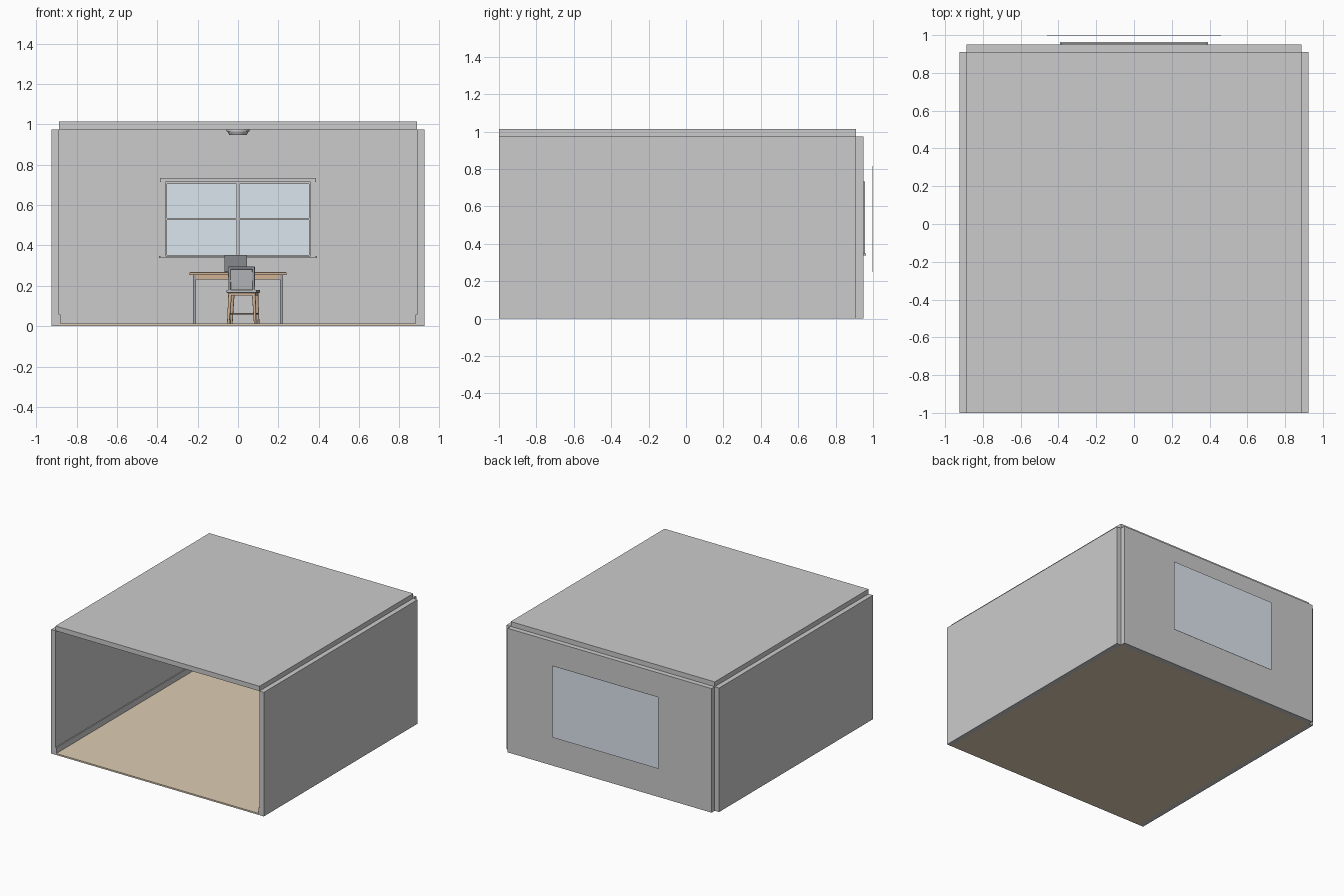
import bpy, bmesh, math
from mathutils import Matrix, Vector

if "Cube" in bpy.data.objects:
    bpy.data.objects.remove(bpy.data.objects["Cube"])


def material(name, rgb):
    m = bpy.data.materials.new(name)
    m.diffuse_color = (*rgb, 1)
    m.use_nodes = True
    m.node_tree.nodes["Principled BSDF"].inputs["Base Color"].default_value = m.diffuse_color
    return m


WOOD_FLOOR = material("floor_wood", (0.72, 0.61, 0.46))
WOOD = material("furniture_wood", (0.62, 0.44, 0.3))
METAL = material("dark_metal", (0.36, 0.37, 0.41))
DARK = material("dark_plastic", (0.2, 0.21, 0.22))
SKY = material("sky_blue", (0.72, 0.79, 0.86))
FABRIC = material("seat_fabric", (0.5, 0.51, 0.52))


def finish(name, bm, mat=None, xf=None, bevel=0):
    if xf is not None:
        bmesh.ops.transform(bm, matrix=xf, verts=bm.verts)
    bmesh.ops.recalc_face_normals(bm, faces=bm.faces)
    me = bpy.data.meshes.new(name)
    bm.to_mesh(me)
    bm.free()
    ob = bpy.data.objects.new(name, me)
    bpy.context.collection.objects.link(ob)
    if mat:
        me.materials.append(mat)
    if bevel:
        b = ob.modifiers.new("bevel", "BEVEL")
        b.width, b.segments = bevel, 2
    return ob


def box(name, x, y, z, mat=None, xf=None, bevel=0):
    bm = bmesh.new()
    size = Vector((x[1] - x[0], y[1] - y[0], z[1] - z[0], 0))
    mid = Vector((sum(x) / 2, sum(y) / 2, sum(z) / 2))
    m = Matrix.Translation(mid) @ Matrix.Diagonal((size[0], size[1], size[2], 1))
    bmesh.ops.create_cube(bm, size=1, matrix=m)
    return finish(name, bm, mat, xf, bevel)


def rod(name, a, b, ra, rb, mat, xf=None, sides=12):
    a, b = Vector(a), Vector(b)
    bm = bmesh.new()
    m = Matrix.Translation((a + b) / 2) @ (b - a).to_track_quat('Z', 'Y').to_matrix().to_4x4()
    bmesh.ops.create_cone(bm, cap_ends=True, segments=sides, radius1=ra, radius2=rb,
                          depth=(b - a).length, matrix=m)
    ob = finish(name, bm, mat, xf)
    for p in ob.data.polygons:
        p.use_smooth = len(p.vertices) == 4
    return ob


# room shell, open at the front
IN, OUT, YB, YE, FL = 0.887, 0.925, 0.91, 0.949, 0.012
box("floor", (-IN, IN), (-1, YB), (0, FL), WOOD_FLOOR)
box("ceiling", (-IN, IN), (-1, YB), (0.975, 1.013))
back = box("back_wall", (-IN, IN), (YB, YE), (0, 0.975))
box("back_baseboard", (-IN, IN), (YB - 0.007, YB), (FL, 0.058))
for s, side in ((-1, "left"), (1, "right")):
    box(side + "_wall", sorted((s * IN, s * OUT)), (-1, YB), (0, 0.975))
    box(side + "_baseboard", sorted((s * (IN - 0.007), s * IN)), (-1, YB), (FL, 0.058))

# window opening
WX, Z0, Z1 = 0.36, 0.347, 0.713
cutter = box("window_cutter", (-WX, WX), (0.85, 1.0), (Z0, Z1))
cutter.hide_render = True
mod = back.modifiers.new("opening", "BOOLEAN")
mod.operation, mod.object, mod.solver = "DIFFERENCE", cutter, "EXACT"
bpy.context.view_layer.objects.active = back
bpy.ops.object.modifier_apply(modifier="opening")
bpy.data.objects.remove(cutter)

# casings on both wall faces
for face, d, label in ((YB, -1, "inner"), (YE, 1, "outer")):
    def depth(t):
        return sorted((face, face + d * t))
    for s, side in ((-1, "left"), (1, "right")):
        box(f"{label}_{side}_casing", sorted((s * WX, s * 0.381)), depth(0.007), (Z0, Z1))
    box(label + "_head_casing", (-0.386, 0.386), depth(0.009), (Z1, 0.734))
    box(label + "_sill", (-0.391, 0.391), depth(0.014), (0.337, Z0))

# window sash and crossing bars
ys = (0.92, 0.94)
for s, side in ((-1, "left"), (1, "right")):
    box(side + "_sash", sorted((s * (WX - 0.008), s * WX)), ys, (Z0, Z1))
box("top_sash", (-WX, WX), ys, (Z1 - 0.008, Z1))
box("bottom_sash", (-WX, WX), ys, (Z0, Z0 + 0.006))
box("vertical_bar", (-0.007, 0.007), ys, (Z0, Z1))
box("horizontal_bar", (-WX, WX), (0.922, 0.938), (0.525, 0.536))

# sky backdrop
box("sky_panel", (-0.46, 0.46), (0.998, 1.0), (0.25, 0.815), SKY)

# ceiling light
rod("light_base", (0, -0.05, 0.963), (0, -0.05, 0.975), 0.057, 0.057, None, sides=32)
rod("light_diffuser", (0, -0.05, 0.946), (0, -0.05, 0.963), 0.043, 0.052, None, sides=32)

# desk
DY0, DY1 = 0.63, 0.87
box("desk_top", (-0.24, 0.24), (DY0, DY1), (0.254, 0.267), WOOD, bevel=0.002)
for y, label in ((DY0 + 0.025, "front"), (DY1 - 0.025, "back")):
    box(label + "_desk_apron", (-0.208, 0.208), (y - 0.004, y + 0.004), (0.23, 0.254), WOOD)
    for s in (-1, 1):
        box(label + "_desk_leg", (s * 0.215 - 0.008, s * 0.215 + 0.008),
            (y - 0.008, y + 0.008), (FL, 0.254), METAL)
for s in (-1, 1):
    box("side_desk_apron", (s * 0.215 - 0.004, s * 0.215 + 0.004),
        (DY0 + 0.03, DY1 - 0.03), (0.23, 0.254), WOOD)

# laptop
LX = Matrix.Translation((-0.011, 0.74, 0.267))
box("laptop_base", (-0.056, 0.056), (-0.04, 0.04), (0, 0.006), DARK, LX, 0.001)
tilt = LX @ Matrix.Translation((0, 0.04, 0.005)) @ Matrix.Rotation(math.radians(-15), 4, 'X')
box("laptop_screen", (-0.056, 0.056), (-0.002, 0.002), (0, 0.084), DARK, tilt, 0.001)

# chair, facing the desk and turned a little
CX = Matrix.Translation((0.026, 0.54, FL)) @ Matrix.Rotation(math.radians(-6), 4, 'Z')
box("chair_seat", (-0.076, 0.076), (-0.078, 0.078), (0.152, 0.168), FABRIC, CX, 0.005)
box("chair_seat_rail", (-0.068, 0.068), (-0.07, 0.07), (0.14, 0.152), WOOD, CX)
for sx in (-1, 1):
    for sy, label in ((-1, "rear"), (1, "front")):
        rod(label + "_chair_leg", (sx * 0.067, sy * 0.074, 0), (sx * 0.059, sy * 0.062, 0.145),
            0.006, 0.009, WOOD, CX)
    rod("side_stretcher", (sx * 0.064, -0.07, 0.05), (sx * 0.064, 0.07, 0.05),
        0.004, 0.004, WOOD, CX)
rod("cross_stretcher", (-0.064, 0, 0.05), (0.064, 0, 0.05), 0.004, 0.004, WOOD, CX)

# chair back, leaning away from the desk
lean = CX @ Matrix.Translation((0, -0.068, 0.16)) @ Matrix.Rotation(math.radians(9), 4, 'X')
for s in (-1, 1):
    box("chair_back_post", (s * 0.06 - 0.006, s * 0.06 + 0.006), (-0.006, 0.006),
        (-0.01, 0.118), METAL, lean, 0.002)
box("chair_back_rail", (-0.066, 0.066), (-0.007, 0.007), (0.112, 0.124), METAL, lean, 0.002)
box("chair_back_pad", (-0.055, 0.055), (-0.004, 0.008), (0.01, 0.113), FABRIC, lean, 0.003)
